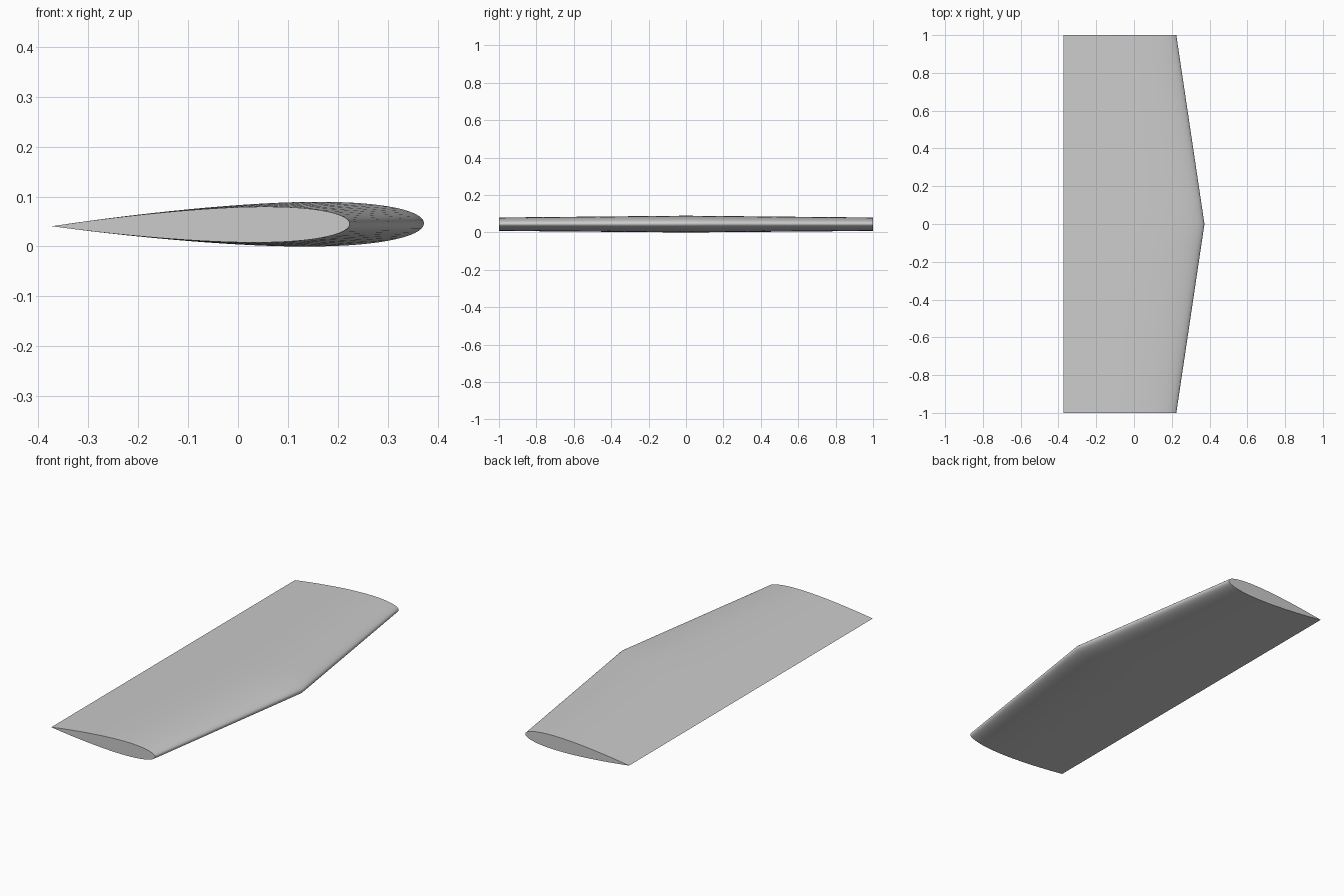
import bpy, bmesh, math

cube = bpy.data.objects.get("Cube")
if cube:
    bpy.data.objects.remove(cube, do_unlink=True)

TRAIL_X, TRAIL_Z = -0.373, 0.0405
INCIDENCE = 0.008
ROOT_CHORD, TIP_CHORD = 0.746, 0.597
STEPS = 40
SPAN_CUTS = 8

grey = bpy.data.materials.new("light grey")
grey.use_nodes = True
colour = (0.6, 0.6, 0.6, 1)
grey.diffuse_color = colour
grey.node_tree.nodes["Principled BSDF"].inputs["Base Color"].default_value = colour


def half_thickness(t):
    """Symmetric twelve percent aerofoil, t measured from the nose."""
    return 0.6 * (0.2969 * math.sqrt(t) - 0.126 * t - 0.3516 * t**2
                  + 0.2843 * t**3 - 0.1036 * t**4)


def section(bm, y):
    """One closed aerofoil ring, from the tail over the top and back below."""
    chord = ROOT_CHORD + (TIP_CHORD - ROOT_CHORD) * abs(y)
    ring = []
    for i in range(2 * STEPS):
        t = (1 + math.cos(math.pi * i / STEPS)) / 2
        side = 1 if i < STEPS else -1
        along = chord * (1 - t)
        z = TRAIL_Z + INCIDENCE * along + side * chord * half_thickness(t)
        ring.append(bm.verts.new((TRAIL_X + along, y, z)))
    return ring


# Wing skin: tapered sections lofted from tip to tip, with flat end caps
bm = bmesh.new()
rings = [section(bm, k / SPAN_CUTS) for k in range(-SPAN_CUTS, SPAN_CUTS + 1)]
for a, b in zip(rings, rings[1:]):
    for i in range(len(a)):
        j = (i + 1) % len(a)
        bm.faces.new((a[i], a[j], b[j], b[i]))
bm.faces.new(rings[0])
bm.faces.new(rings[-1])
bmesh.ops.recalc_face_normals(bm, faces=bm.faces[:])

mesh = bpy.data.meshes.new("wing")
bm.to_mesh(mesh)
bm.free()
mesh.materials.append(grey)
wing = bpy.data.objects.new("wing", mesh)
bpy.context.collection.objects.link(wing)

# Smooth skin with sharp tail and tip edges
bpy.ops.object.select_all(action="DESELECT")
wing.select_set(True)
bpy.context.view_layer.objects.active = wing
bpy.ops.object.shade_smooth_by_angle(angle=math.radians(30))
